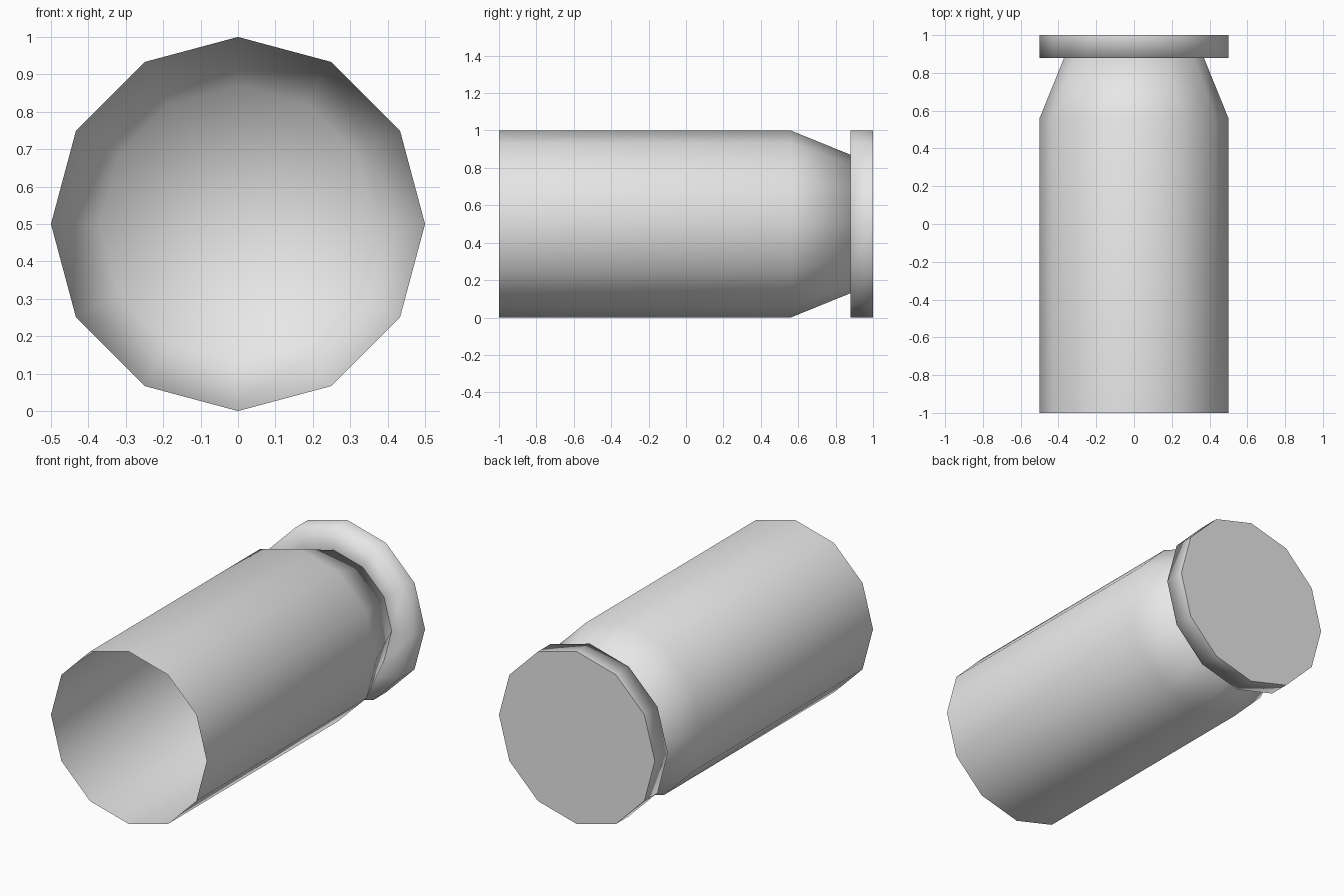
import bpy, bmesh, math

cube = bpy.data.objects.get("Cube")
if cube:
    bpy.data.objects.remove(cube)

SIDES = 12
CENTRE_Z = 0.5

grey = bpy.data.materials.new("plain grey")
grey.use_nodes = True
grey.diffuse_color = (0.8, 0.8, 0.8, 1)
grey.node_tree.nodes["Principled BSDF"].inputs["Base Color"].default_value = (0.8, 0.8, 0.8, 1)


def lathe(name, profile, fan_end=False, flat_end=False):
    """Turn (radius, y) pairs around the long axis, optionally closing the last ring."""
    bm = bmesh.new()
    rings = []
    for radius, y in profile:
        ring = []
        for i in range(SIDES):
            a = math.tau * i / SIDES
            ring.append(bm.verts.new((radius * math.cos(a), y, CENTRE_Z + radius * math.sin(a))))
        rings.append(ring)
    for lower, upper in zip(rings, rings[1:]):
        for i in range(SIDES):
            j = (i + 1) % SIDES
            bm.faces.new((lower[i], upper[i], upper[j], lower[j])).smooth = True
    last = rings[-1]
    if fan_end:
        tip = bm.verts.new((0, profile[-1][1], CENTRE_Z))
        for i in range(SIDES):
            bm.faces.new((last[i], tip, last[(i + 1) % SIDES])).smooth = True
    if flat_end:
        cap = bm.faces.new(list(reversed(last)))
        for edge in cap.edges:
            edge.smooth = False
    mesh = bpy.data.meshes.new(name)
    bm.to_mesh(mesh)
    bm.free()
    mesh.materials.append(grey)
    obj = bpy.data.objects.new(name, mesh)
    bpy.context.collection.objects.link(obj)
    return obj


# Thin open tube, narrowing to a closed neck at the back
lathe("case_body", [(0.5, -1), (0.5, 0.56), (0.37, 0.88)], fan_end=True)

# Wide base flange behind the neck, with a flat back
lathe("base_flange", [(0.37, 0.88), (0.5, 0.88), (0.5, 1)], flat_end=True)
